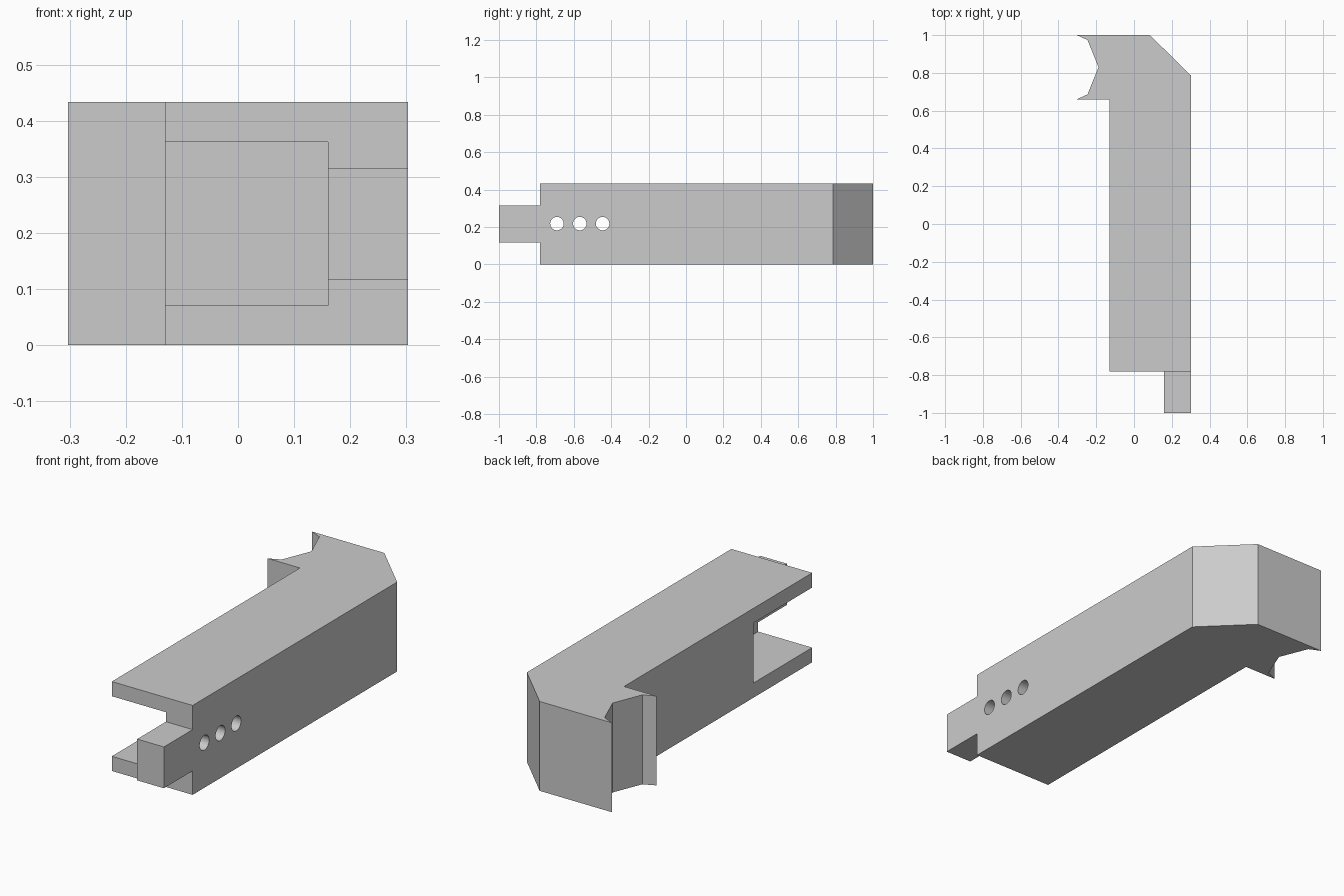
import bpy, bmesh, math
from mathutils import Matrix

cube = bpy.data.objects.get("Cube")
if cube:
    bpy.data.objects.remove(cube, do_unlink=True)

HEIGHT = 0.433
FRONT = -0.78       # front end of the main bar
INNER = 0.16        # inner face of the side wall

grey = bpy.data.materials.new("plain_grey")
grey.use_nodes = True
grey.diffuse_color = (0.6, 0.6, 0.6, 1)
grey.node_tree.nodes["Principled BSDF"].inputs["Base Color"].default_value = (0.6, 0.6, 0.6, 1)


def make_object(name, bm):
    bmesh.ops.recalc_face_normals(bm, faces=bm.faces)
    mesh = bpy.data.meshes.new(name)
    bm.to_mesh(mesh)
    bm.free()
    mesh.materials.append(grey)
    obj = bpy.data.objects.new(name, mesh)
    bpy.context.collection.objects.link(obj)
    return obj


def box(name, low, high):
    bm = bmesh.new()
    size = [b - a for a, b in zip(low, high)]
    mid = [(a + b) / 2 for a, b in zip(low, high)]
    bmesh.ops.create_cube(bm, size=1, matrix=Matrix.Translation(mid) @ Matrix.Diagonal((*size, 1)))
    return make_object(name, bm)


# Arm: plan outline with the notched hook, cut corner and front tongue, extruded upwards
outline = [(-0.303, 1), (0.084, 1), (0.303, 0.785), (0.303, -1), (INNER, -1),
           (INNER, FRONT), (-0.13, FRONT), (-0.13, 0.66), (-0.303, 0.66),
           (-0.246, 0.686), (-0.188, 0.83), (-0.246, 0.974)]
bm = bmesh.new()
base = bm.faces.new([bm.verts.new((x, y, 0)) for x, y in outline])
top = bmesh.ops.extrude_face_region(bm, geom=[base])["geom"]
bmesh.ops.translate(bm, vec=(0, 0, HEIGHT), verts=[v for v in top if isinstance(v, bmesh.types.BMVert)])
arm = make_object("hooked_arm", bm)

# Cutters: open slot, the space below and above the tongue, and three pin holes
cutters = [
    box("slot_cutter", (-0.2, -0.9, 0.071), (INNER, -0.33, 0.362)),
    box("tongue_lower_cutter", (0.15, -1.1, -0.1), (0.4, FRONT, 0.116)),
    box("tongue_upper_cutter", (0.15, -1.1, 0.316), (0.4, FRONT, 0.6)),
]
for i in range(3):
    bm = bmesh.new()
    place = Matrix.Translation((0.23, -0.69 + i * 0.122, 0.218)) @ Matrix.Rotation(math.pi / 2, 4, "Y")
    bmesh.ops.create_cone(bm, cap_ends=True, segments=32, radius1=0.036, radius2=0.036,
                          depth=0.3, matrix=place)
    cutters.append(make_object(f"pin_hole_cutter_{i + 1}", bm))

bpy.context.view_layer.objects.active = arm
arm.select_set(True)
for cutter in cutters:
    mod = arm.modifiers.new(cutter.name, "BOOLEAN")
    mod.operation = "DIFFERENCE"
    mod.solver = "EXACT"
    mod.object = cutter
    bpy.ops.object.modifier_apply(modifier=mod.name)
    bpy.data.objects.remove(cutter, do_unlink=True)

# Smooth hole walls, crisp edges elsewhere
bpy.ops.object.shade_smooth_by_angle(angle=math.radians(20))
